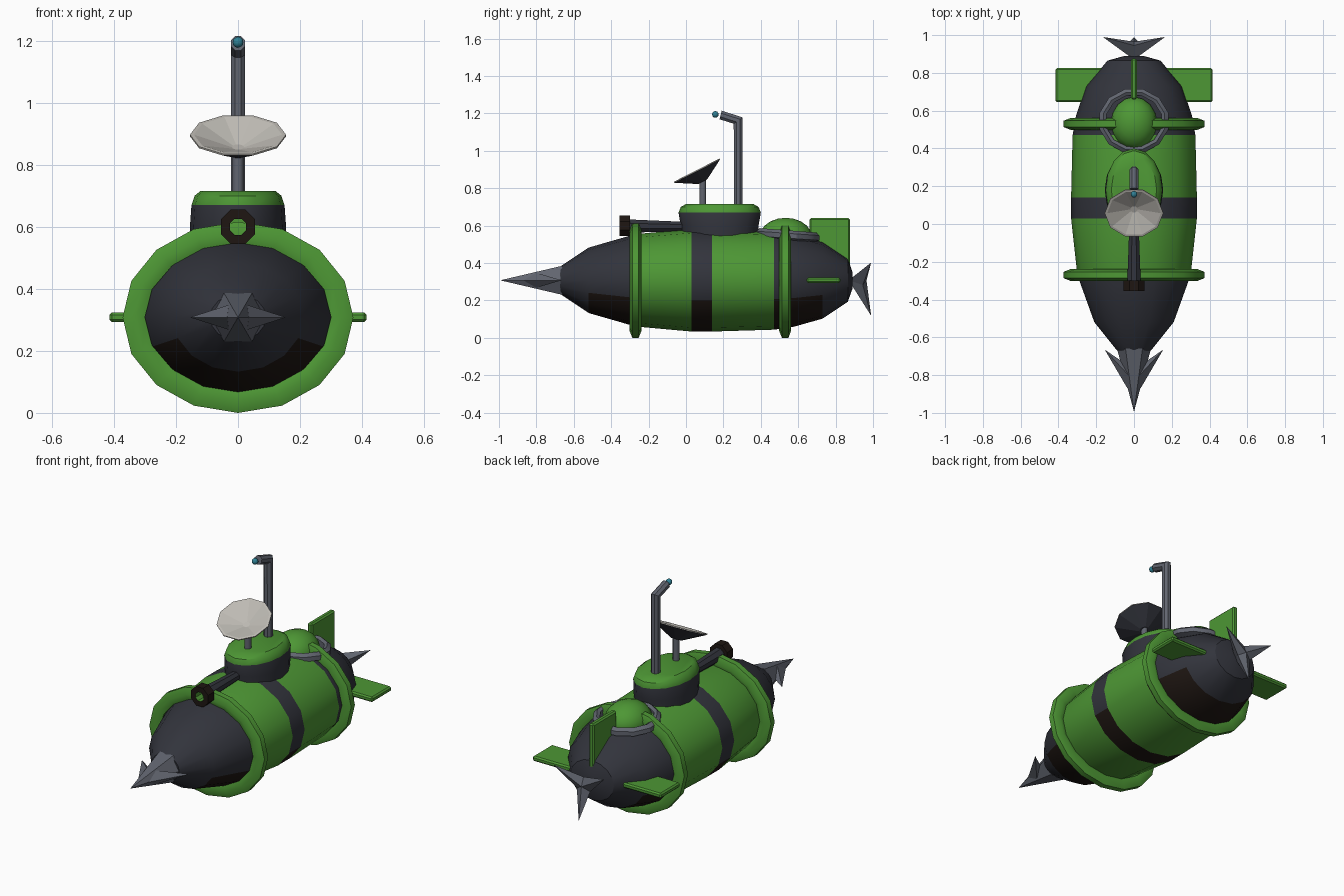
import bpy, bmesh
from math import sin, cos, pi, radians
from mathutils import Vector

if "Cube" in bpy.data.objects:
    bpy.data.objects.remove(bpy.data.objects["Cube"])

CZ = 0.308  # height of the hull axis


def material(name, rgb):
    m = bpy.data.materials.new(name)
    m.diffuse_color = (*rgb, 1)
    m.use_nodes = True
    m.node_tree.nodes["Principled BSDF"].inputs["Base Color"].default_value = m.diffuse_color
    return m


GREEN = material("green_paint", (0.075, 0.31, 0.035))
DARK = material("dark_metal", (0.032, 0.034, 0.045))
BROWN = material("brown_black", (0.013, 0.008, 0.006))
GREY = material("grey_metal", (0.12, 0.13, 0.16))
LIGHT = material("light_plate", (0.52, 0.50, 0.46))
TEAL = material("teal_glass", (0.03, 0.22, 0.30))


def finish(name, bm, mats, smooth=None):
    bmesh.ops.recalc_face_normals(bm, faces=bm.faces)
    me = bpy.data.meshes.new(name)
    bm.to_mesh(me)
    bm.free()
    for m in mats:
        me.materials.append(m)
    ob = bpy.data.objects.new(name, me)
    bpy.context.collection.objects.link(ob)
    if smooth:
        bpy.ops.object.select_all(action='DESELECT')
        ob.select_set(True)
        bpy.context.view_layer.objects.active = ob
        bpy.ops.object.shade_smooth_by_angle(angle=radians(smooth))
    return ob


def ellipse(n, c, u, v, phase=0.0):
    c, u, v = Vector(c), Vector(u), Vector(v)
    return [c + u * cos(2 * pi * i / n + phase) + v * sin(2 * pi * i / n + phase) for i in range(n)]


def loft(name, rings, mats, pick=lambda s, i: 0, smooth=None, closed=False):
    """Skin a stack of equal rings; pick(segment, side) chooses the material slot."""
    bm = bmesh.new()
    vs = [[bm.verts.new(p) for p in r] for r in rings]
    n = len(vs[0])
    for s in range(len(vs) if closed else len(vs) - 1):
        a, b = vs[s], vs[(s + 1) % len(vs)]
        for i in range(n):
            f = bm.faces.new((a[i], a[(i + 1) % n], b[(i + 1) % n], b[i]))
            f.material_index = pick(s, i)
    if not closed:
        bm.faces.new(vs[0]).material_index = pick(0, 0)
        bm.faces.new(vs[-1]).material_index = pick(len(vs) - 2, 0)
    return finish(name, bm, mats, smooth)


def solid(name, pts, mat, mirror=False):
    """Convex solid around a few points, optionally mirrored in x."""
    bm = bmesh.new()
    for side in ((1, -1) if mirror else (1,)):
        vs = [bm.verts.new((x * side, y, z)) for x, y, z in pts]
        bmesh.ops.convex_hull(bm, input=vs)
    return finish(name, bm, [mat])


def y_ring(n, y, rx, rz, z=CZ, phase=0.0):
    return ellipse(n, (0, y, z), (rx, 0, 0), (0, 0, rz), phase)


# Hull: striped body with a brown-black belly on its dark parts
stations = [(-.67, .09, .075), (-.52, .21, .175), (-.27, .30, .247), (.03, .333, .274),
            (.14, .333, .274), (.47, .325, .264), (.57, .308, .25), (.73, .255, .205),
            (.865, .14, .115), (.89, .05, .045)]


def hull_paint(s, i):
    if s in (2, 4):
        return 0
    return 2 if 9 <= i <= 14 and 1 <= s <= 6 else 1


loft("hull", [y_ring(16, *s) for s in stations], [GREEN, DARK, BROWN], hull_paint, 32)

# Hoops round the hull
for name, y in (("front_hoop", -.27), ("rear_hoop", .53)):
    section = [(-.032, 0), (-.017, .03), (.017, .03), (.032, 0), (.02, -.034), (-.02, -.034)]
    section = [(dy, dr + (.008 if dr == .03 else 0)) for dy, dr in section]
    loft(name, [y_ring(16, y + dy, .334 + dr, .27 + dr) for dy, dr in section],
         [GREEN], smooth=50, closed=True)

# Nose drill with side barbs
loft("nose_spike", [y_ring(6, -.66, .09, .09), y_ring(6, -.99, .001, .001)], [GREY])
solid("nose_barb", [(.155, -.665, CZ), (.03, -.80, CZ + .04), (.03, -.80, CZ - .04),
                    (.035, -.87, CZ), (.06, -.73, CZ)], GREY, True)

# Conning tower
tower = [(.48, .152, .20), (.60, .155, .208), (.67, .15, .22), (.70, .14, .208), (.716, .12, .18)]
loft("conning_tower", [ellipse(16, (0, .18, z), (rx, 0, 0), (0, ry, 0)) for z, rx, ry in tower],
     [DARK, GREEN], lambda s, i: int(s > 1), 35)

# Deck gun with a hollow muzzle
gun = [(.05, .025, .595), (-.30, .038, .598), (-.30, .06, .60), (-.355, .06, .60),
       (-.355, .028, .60), (-.26, .028, .60)]
loft("deck_gun", [y_ring(8, y, r, r, z, pi / 8) for y, r, z in gun], [DARK, BROWN, GREEN],
     lambda s, i: (0, 1, 1, 1, 2)[s])

# Dish aerial: light bowl, dark back, post
tilt = radians(27)
u, v = Vector((1, 0, 0)), Vector((0, cos(tilt), sin(tilt)))
axis = Vector((0, -sin(tilt), cos(tilt)))
centre = Vector((0, .057, .897))
bowl = [(.03, -.07), (.155, -.006), (.155, 0), (.142, 0), (.02, -.045)]
loft("dish_aerial", [ellipse(10, centre + axis * d, u * r, v * r * .93) for r, d in bowl],
     [DARK, LIGHT], lambda s, i: int(s > 0))
loft("dish_post", [ellipse(8, (0, .09, z), (.019, 0, 0), (0, .019, 0), pi / 8) for z in (.70, .845)],
     [GREY], smooth=50)

# Periscope: mast with a mitred forward head
head = [((0, .28, .70), (0, .025, 0)), ((0, .28, .95), (0, .025, 0)),
        ((0, .279, 1.166), (0, .026, .013)), ((0, .185, 1.192), (0, .006, .025))]
head[2] = ((0, .279, 1.162), (0, .026, .018))
loft("periscope", [ellipse(8, c, (.025, 0, 0), w, pi / 8) for c, w in head], [GREY], smooth=40)
bm = bmesh.new()
bmesh.ops.create_icosphere(bm, subdivisions=2, radius=.018)
bmesh.ops.translate(bm, verts=bm.verts, vec=(0, .157, 1.195))
finish("periscope_lens", bm, [TEAL], 60)

# Rear hatch: dome and collar, leaning back slightly
bm = bmesh.new()
bmesh.ops.create_uvsphere(bm, u_segments=16, v_segments=10, radius=1)
for w in bm.verts:
    w.co = Vector((w.co.x * .122, .533 + w.co.y * .14, .54 + w.co.z * .102))
finish("hatch_dome", bm, [GREEN], 60)
collar = [(.15, -.03), (.15, .012), (.168, .022), (.188, .006), (.188, -.02)]
loft("hatch_collar", [ellipse(12, (0, .545, .553 + h), (r, 0, 0), (0, r * .93, -.012), pi / 12)
                      for r, h in collar], [GREY], smooth=30, closed=True)


# Tail fins: bevelled slabs
def slab(name, lo, hi, mirror=False):
    bm = bmesh.new()
    bmesh.ops.create_cube(bm, size=1)
    for w in bm.verts:
        w.co = Vector([(a + b) / 2 + k * (b - a) for a, b, k in zip(lo, hi, w.co)])
    bmesh.ops.bevel(bm, geom=bm.edges[:], offset=.008, segments=1, affect='EDGES')
    ob = finish(name, bm, [GREEN])
    if mirror:
        m = ob.modifiers.new("mirror", 'MIRROR')
        m.use_axis = (True, False, False)


slab("top_fin", (-.016, .66, .36), (.016, .876, .64))
slab("side_fin", (.14, .645, CZ - .015), (.415, .825, CZ + .015), True)

# Propeller: three-pointed star on a hub
bm = bmesh.new()
front, back = bm.verts.new((0, .87, CZ)), bm.verts.new((0, .965, CZ))
star = []
for k in range(6):
    a = pi / 6 + k * pi / 3
    r, y = ((.19, .99), (.05, .945))[k % 2]
    star.append(bm.verts.new((r * cos(a), y, CZ + r * sin(a))))
for k in range(6):
    for tip in (front, back):
        bm.faces.new((star[k], star[(k + 1) % 6], tip))
finish("propeller", bm, [GREY])
